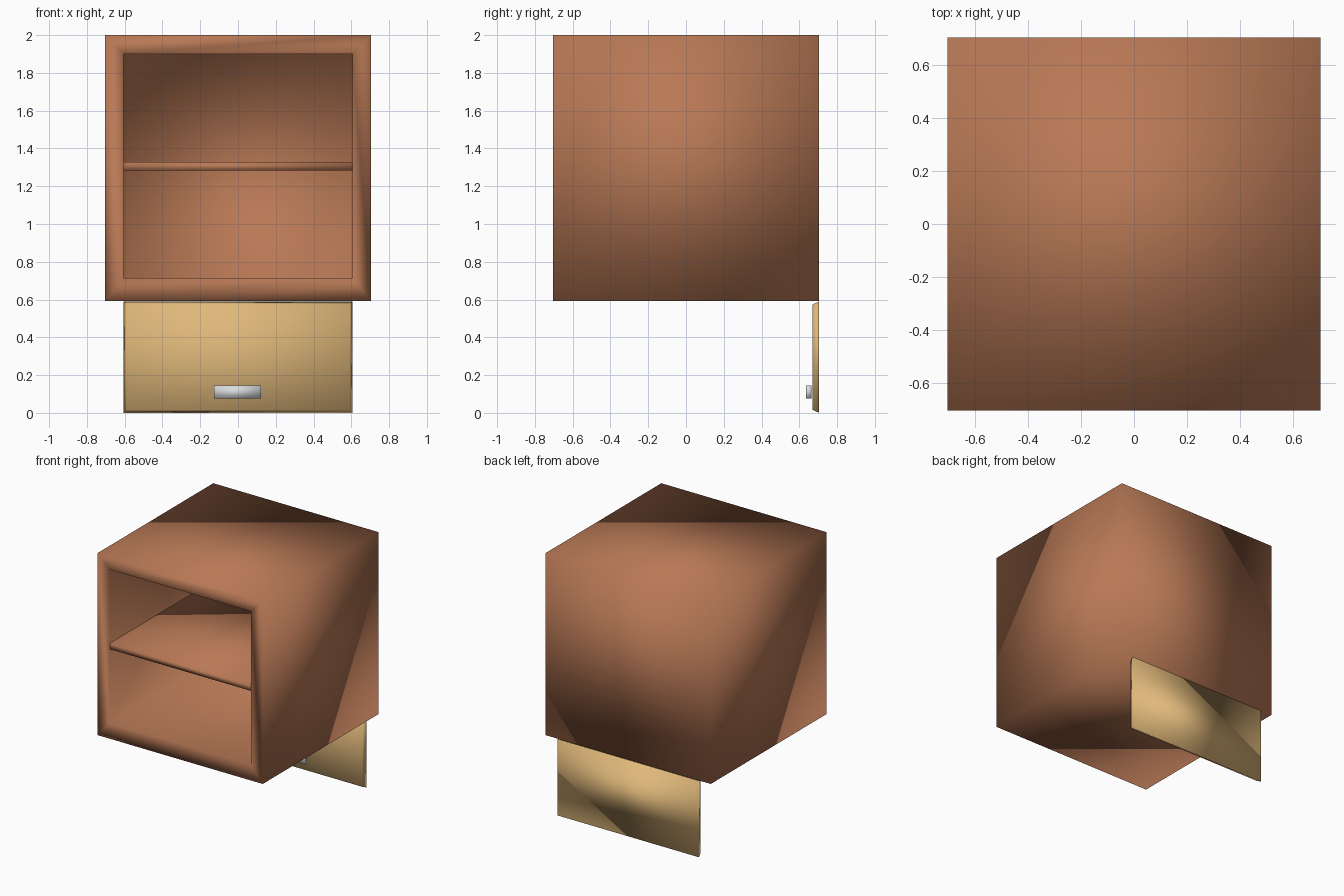
import bpy, bmesh
from mathutils import Vector

if "Cube" in bpy.data.objects:
    bpy.data.objects.remove(bpy.data.objects["Cube"])


def material(name, rgb):
    m = bpy.data.materials.new(name)
    m.diffuse_color = (*rgb, 1)
    m.use_nodes = True
    m.node_tree.nodes["Principled BSDF"].inputs["Base Color"].default_value = m.diffuse_color
    return m


brown = material("brown wood", (0.48, 0.19, 0.092))
tan = material("tan wood", (0.745, 0.48, 0.195))
silver = material("silver metal", (0.70, 0.71, 0.73))


def box_bmesh(lo, hi):
    bm = bmesh.new()
    bmesh.ops.create_cube(bm, size=1)
    lo, hi = Vector(lo), Vector(hi)
    for v in bm.verts:
        v.co = Vector([lo[i] if v.co[i] < 0 else hi[i] for i in range(3)])
    return bm


def front_face(bm):
    return min(bm.faces, key=lambda f: f.calc_center_median().y)


def finish(bm, name, mat):
    bmesh.ops.recalc_face_normals(bm, faces=bm.faces)
    me = bpy.data.meshes.new(name)
    bm.to_mesh(me)
    bm.free()
    me.materials.append(mat)
    for p in me.polygons:
        p.use_smooth = True
    ob = bpy.data.objects.new(name, me)
    bpy.context.collection.objects.link(ob)
    return ob


# Cabinet body: cube with a recessed front opening
bm = box_bmesh((-0.705, -0.705, 0.593), (0.705, 0.705, 2.0))
f = front_face(bm)
bmesh.ops.inset_region(bm, faces=[f], thickness=0.1)
for v in f.verts:
    v.co.x = 0.605 if v.co.x > 0 else -0.605
    v.co.z = 1.9 if v.co.z > 1.3 else 0.715
back = bmesh.ops.extrude_discrete_faces(bm, faces=[f])["faces"][0]
for v in back.verts:
    v.co.y = 0.605
finish(bm, "cabinet_body", brown)

# Shelf across the opening
finish(box_bmesh((-0.605, -0.70, 1.282), (0.605, 0.605, 1.327)), "shelf", brown)

# Drawer front: hanging panel with its front edges chamfered
bm = box_bmesh((-0.605, 0.67, 0.0), (0.605, 0.705, 0.59))
for v in front_face(bm).verts:
    v.co.x -= 0.012 if v.co.x > 0 else -0.012
    v.co.z -= 0.016 if v.co.z > 0.3 else -0.016
finish(bm, "drawer_front", tan)

# Handle
finish(box_bmesh((-0.127, 0.634, 0.076), (0.122, 0.664, 0.146)), "drawer_handle", silver)
